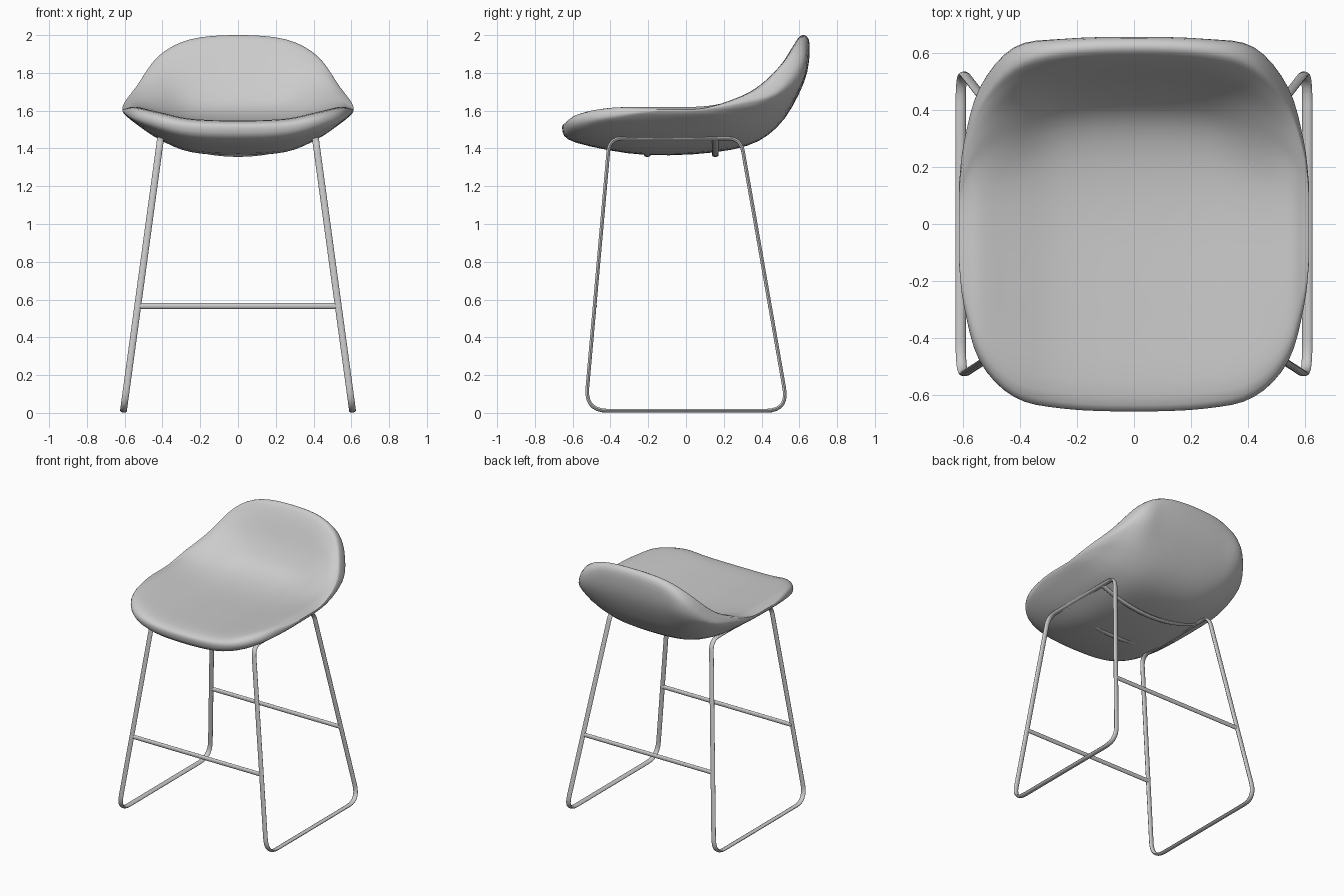
import bpy, bmesh, math
from mathutils import Vector

if "Cube" in bpy.data.objects:
    bpy.data.objects.remove(bpy.data.objects["Cube"])


def make_mesh(name, rings, closed=False):
    """Skin a list of equal closed rings; cap the ends unless the path is closed."""
    bm = bmesh.new()
    vs = [[bm.verts.new(p) for p in r] for r in rings]
    n, m = len(vs), len(vs[0])
    for i in range(n if closed else n - 1):
        a, b = vs[i], vs[(i + 1) % n]
        for j in range(m):
            k = (j + 1) % m
            bm.faces.new((a[j], a[k], b[k], b[j]))
    if not closed:
        bm.faces.new(vs[0])
        bm.faces.new(vs[-1])
    bmesh.ops.recalc_face_normals(bm, faces=bm.faces)
    me = bpy.data.meshes.new(name)
    bm.to_mesh(me)
    bm.free()
    ob = bpy.data.objects.new(name, me)
    bpy.context.collection.objects.link(ob)
    bpy.ops.object.select_all(action='DESELECT')
    ob.select_set(True)
    bpy.context.view_layer.objects.active = ob
    bpy.ops.object.shade_smooth_by_angle(angle=math.radians(50))
    return ob


def sweep(name, path, axis, a, b, closed=False, sides=10):
    """Oval tube along a path: half width a along axis, b across it."""
    rings, n = [], len(path)
    for i, p in enumerate(path):
        prev = path[i - 1] if closed or i else p
        nxt = path[(i + 1) % n] if closed or i < n - 1 else p
        side = (nxt - prev).normalized().cross(axis).normalized()
        rings.append([p + axis * a * math.cos(t) + side * b * math.sin(t)
                      for t in (2 * math.pi * k / sides for k in range(sides))])
    return make_mesh(name, rings, closed)


def spline(pts, steps, closed):
    """Smooth curve through the given points."""
    n, out = len(pts), []
    get = lambda i: pts[i % n] if closed else pts[max(0, min(n - 1, i))]
    for i in range(n if closed else n - 1):
        p0, p1, p2, p3 = (get(i + k) for k in (-1, 0, 1, 2))
        for s in range(steps):
            t = s / steps
            out.append(0.5 * (2 * p1 + (p2 - p0) * t + (2 * p0 - 5 * p1 + 4 * p2 - p3) * t * t
                              + (3 * p1 - p0 - 3 * p2 + p3) * t ** 3))
    if not closed:
        out.append(pts[-1].copy())
    return out


# Seat: side-view sections (y, z), from the front lip over the top and back underneath
middle = [(-.655, 1.50), (-.60, 1.545), (-.3, 1.545), (.1, 1.545), (.34, 1.60), (.46, 1.73),
          (.56, 1.93), (.615, 2.0), (.655, 1.95), (.625, 1.75), (.48, 1.51), (.25, 1.395),
          (-.2, 1.365), (-.58, 1.43)]
shoulder = [(-.605, 1.535), (-.55, 1.587), (-.3, 1.592), (.08, 1.592), (.26, 1.635), (.40, 1.73),
            (.50, 1.84), (.555, 1.89), (.615, 1.85), (.595, 1.73), (.46, 1.57), (.23, 1.47),
            (-.2, 1.45), (-.53, 1.485)]
edge = [(-.48, 1.565), (-.43, 1.61), (-.25, 1.62), (.05, 1.62), (.2, 1.64), (.3, 1.68),
        (.38, 1.715), (.42, 1.725), (.475, 1.70), (.455, 1.66), (.37, 1.605), (.18, 1.545),
        (-.15, 1.53), (-.42, 1.54)]


def shrink(sec, sy, sz, zc=1.605):
    return [(y * sy, zc + (z - zc) * sz) for y, z in sec]


inner = [(a[0] + (b[0] - a[0]) * .2, a[1] + (b[1] - a[1]) * .2) for a, b in zip(middle, shoulder)]
half = [(.25, inner), (.42, shoulder), (.54, edge),
        (.595, shrink(edge, .6, .4)), (.612, shrink(edge, .3, .1))]
sections = [(-x, s) for x, s in reversed(half)] + [(0, middle)] + half
loops = [spline([Vector((x, y, z)) for y, z in s], 4, True) for x, s in sections]
strands = [spline(list(col), 4, False) for col in zip(*loops)]
make_mesh("seat", [list(r) for r in zip(*strands)])

# Side frames: rounded loops in leaning planes
TOP, BOTTOM = 1.453, .011
corners = [(-.405, TOP, .07), (.29, TOP, .07), (.541, BOTTOM, .12), (-.533, BOTTOM, .12)]


def frame_x(z):
    return .608 - .198 * z / TOP


def rounded_loop(sign):
    path = []
    for i, (y, z, r) in enumerate(corners):
        c = Vector((y, z))
        p = c + (Vector(corners[i - 1][:2]) - c).normalized() * r
        q = c + (Vector(corners[(i + 1) % 4][:2]) - c).normalized() * r
        for k in range(8):
            t = k / 7
            v = p * (1 - t) ** 2 + c * 2 * t * (1 - t) + q * t * t
            path.append(Vector((sign * frame_x(v.y), v.x, v.y)))
    return path


for name, sign in (("left", -1), ("right", 1)):
    axis = Vector((sign * TOP, 0, .198)).normalized()
    sweep(name + "_leg_frame", rounded_loop(sign), axis, .018, .010, True)

# Foot rails between the legs
for name, y in (("front", -.482), ("back", .444)):
    x = frame_x(.566)
    sweep(name + "_foot_rail", [Vector((-x, y, .566)), Vector((x, y, .566))],
          Vector((0, 0, 1)), .016, .010)

# Curved supports under the seat
for name, y in (("front", -.205), ("back", .155)):
    path = [Vector((x, y, 1.365 + .088 * (x / .41) ** 2)) for x in (.041 * i for i in range(-10, 11))]
    sweep(name + "_seat_support", path, Vector((0, 1, 0)), .018, .010)
